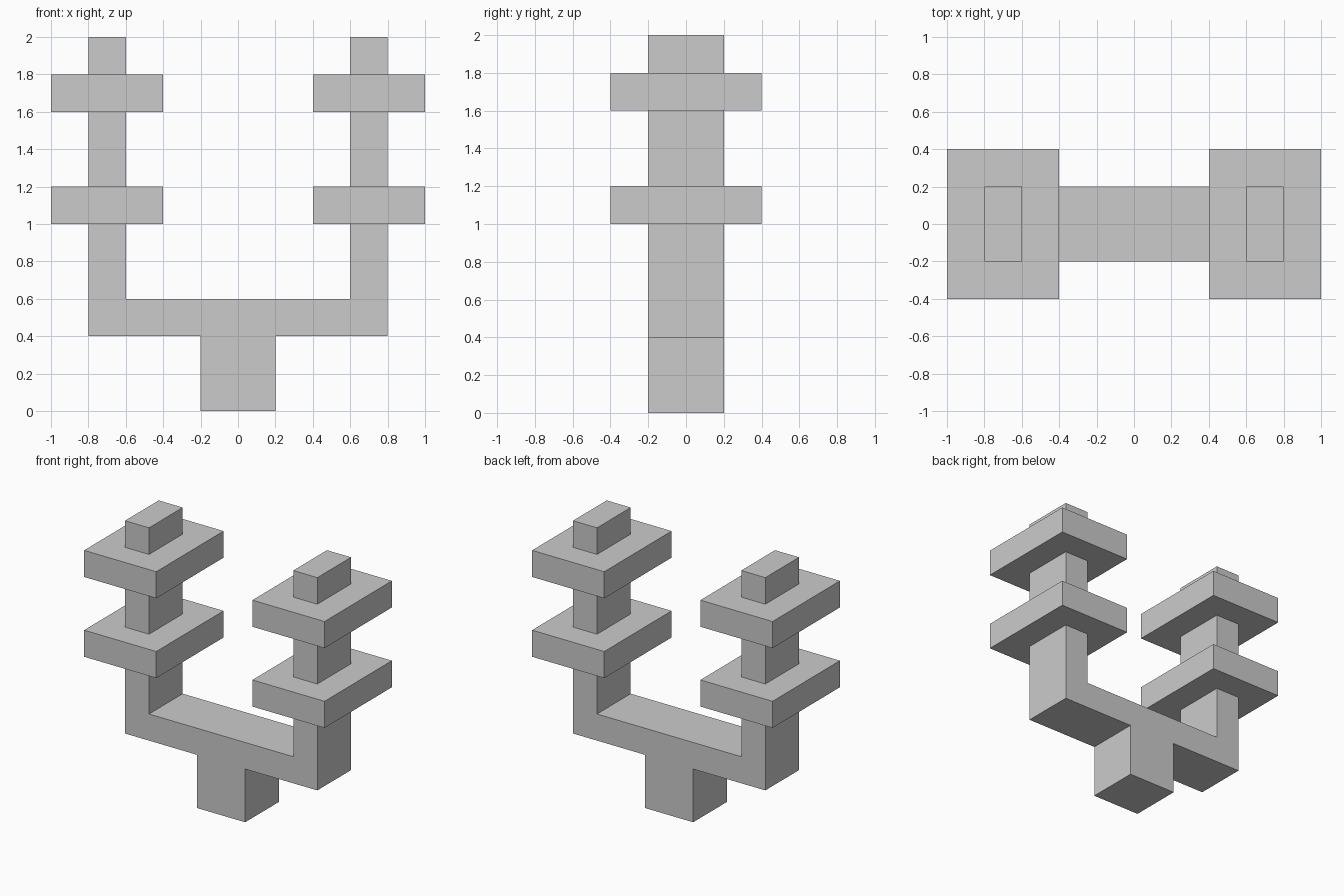
import bpy
import bmesh

if "Cube" in bpy.data.objects:
    bpy.data.objects.remove(bpy.data.objects["Cube"])


def add_object(name, bm):
    bmesh.ops.recalc_face_normals(bm, faces=bm.faces)
    mesh = bpy.data.meshes.new(name)
    bm.to_mesh(mesh)
    bm.free()
    obj = bpy.data.objects.new(name, mesh)
    bpy.context.collection.objects.link(obj)
    return obj


def extruded_profile(name, points, depth):
    """Extrude an (x, z) outline along y, centred on y = 0."""
    bm = bmesh.new()
    face = bm.faces.new([bm.verts.new((x, -depth / 2, z)) for x, z in points])
    result = bmesh.ops.extrude_face_region(bm, geom=[face])
    verts = [v for v in result["geom"] if isinstance(v, bmesh.types.BMVert)]
    bmesh.ops.translate(bm, verts=verts, vec=(0, depth, 0))
    return add_object(name, bm)


def box(name, center, size):
    bm = bmesh.new()
    bmesh.ops.create_cube(bm, size=1)
    bmesh.ops.scale(bm, verts=bm.verts, vec=size)
    obj = add_object(name, bm)
    obj.location = center
    return obj


# Forked frame: stem, crossbar and two uprights from a mirrored half outline
half = [(0.2, 0), (0.2, 0.4), (0.8, 0.4), (0.8, 2), (0.6, 2), (0.6, 0.6)]
outline = half + [(-x, z) for x, z in reversed(half)]
extruded_profile("forked_frame", outline, 0.4)

# Two flat plates around each upright
for side, x in (("left", -0.7), ("right", 0.7)):
    for level, z in (("lower", 1.1), ("upper", 1.7)):
        box(f"{side}_{level}_plate", (x, 0, z), (0.6, 0.8, 0.2))
